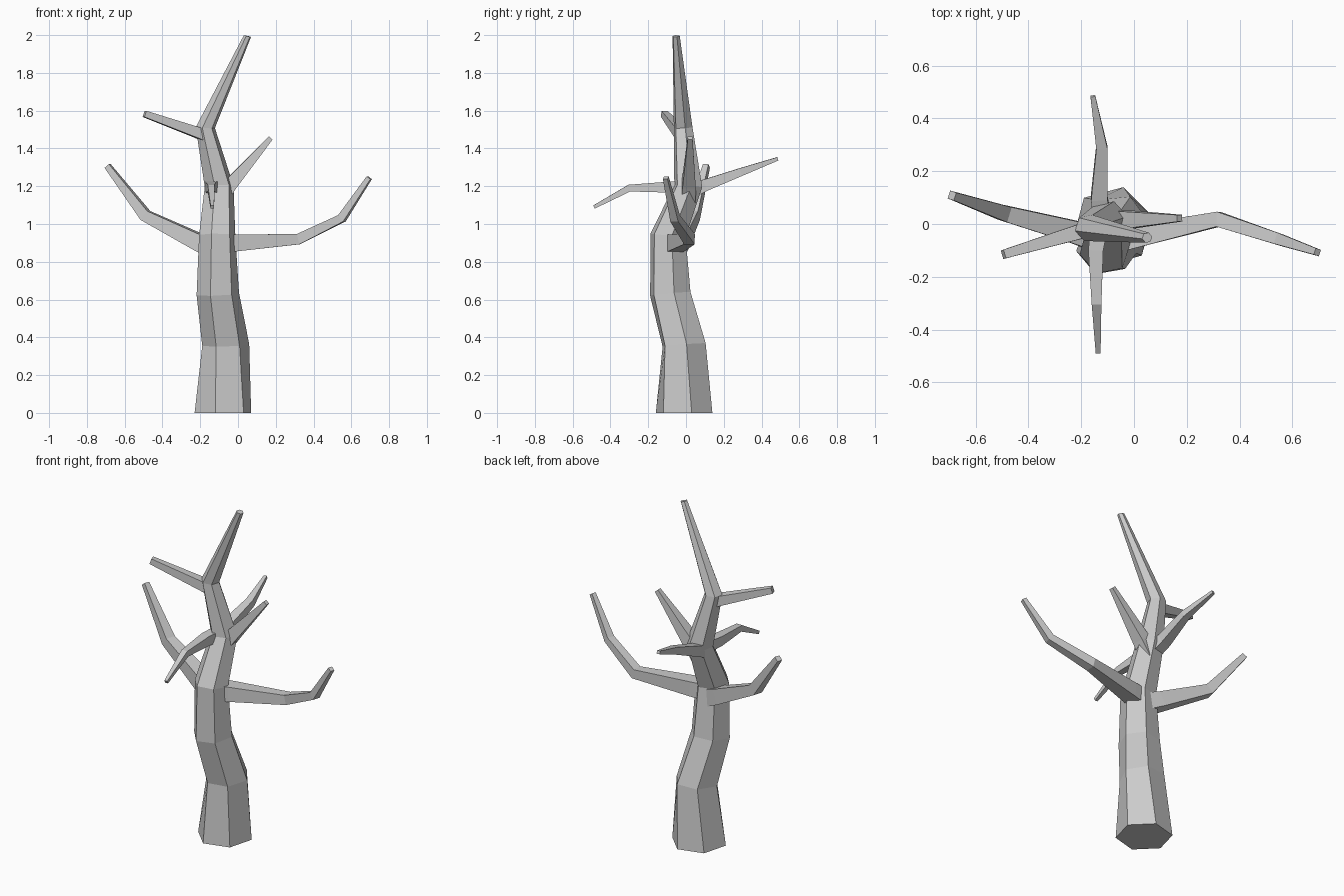
import bpy, bmesh, math
from mathutils import Vector

if "Cube" in bpy.data.objects:
    bpy.data.objects.remove(bpy.data.objects["Cube"])

UP = Vector((0, 0, 1))


def limb(name, path, sides, turn=None, upright=0.0):
    """Tapered flat-faced tube; path rows are x, y, z, corner radius."""
    pts = [Vector(p[:3]) for p in path]
    last = len(pts) - 1
    bm = bmesh.new()
    rings = []
    for i, p in enumerate(pts):
        t = Vector()
        if i > 0:
            t += (p - pts[i - 1]).normalized()
        if i < last:
            t += (pts[i + 1] - p).normalized()
        t.normalize()
        if upright:
            # trunk rings stay close to level, and exactly level on the ground
            t = UP if i == 0 else (t + UP * upright).normalized()
            q = UP.rotation_difference(t)
            u, v = q @ Vector((1, 0, 0)), q @ Vector((0, 1, 0))
        else:
            u = UP.cross(t).normalized()
            v = t.cross(u)
        a0 = turn[i] if turn else 45
        ring = []
        for k in range(sides):
            a = math.radians(a0) + 2 * math.pi * k / sides
            ring.append(bm.verts.new(p + path[i][3] * (u * math.cos(a) + v * math.sin(a))))
        rings.append(ring)
    for a, b in zip(rings, rings[1:]):
        for k in range(sides):
            n = (k + 1) % sides
            bm.faces.new((a[k], a[n], b[n], b[k]))
    bm.faces.new(rings[0][::-1])
    bm.faces.new(rings[-1])
    bmesh.ops.recalc_face_normals(bm, faces=bm.faces)
    me = bpy.data.meshes.new(name)
    bm.to_mesh(me)
    bm.free()
    ob = bpy.data.objects.new(name, me)
    bpy.context.collection.objects.link(ob)
    return ob


# Six-sided winding trunk
limb("trunk", [
    (-0.08, -0.01, 0.00, 0.155),
    (-0.065, -0.01, 0.36, 0.125),
    (-0.107, -0.083, 0.63, 0.114),
    (-0.11, -0.095, 0.94, 0.098),
    (-0.10, 0.012, 1.20, 0.078),
    (-0.173, -0.015, 1.51, 0.052),
    (0.05, -0.052, 1.995, 0.02),
], 6, turn=(15, 6, 10, 12, 12, 12, 12), upright=0.8)

# Four-sided branches, each starting inside the trunk
branches = {
    "left_branch": [(-0.13, -0.06, 0.87, 0.07), (-0.21, -0.035, 0.905, 0.062),
                    (-0.49, 0.04, 1.045, 0.042), (-0.69, 0.108, 1.307, 0.022)],
    "right_branch": [(-0.10, -0.07, 0.895, 0.068), (-0.01, -0.05, 0.90, 0.062),
                     (0.32, 0.018, 0.92, 0.04), (0.55, -0.058, 1.03, 0.031),
                     (0.695, -0.107, 1.245, 0.018)],
    "front_branch": [(-0.13, 0.0, 1.195, 0.046), (-0.145, -0.10, 1.195, 0.04),
                     (-0.142, -0.30, 1.19, 0.026), (-0.136, -0.487, 1.09, 0.013)],
    "back_branch": [(-0.12, 0.02, 1.17, 0.05), (-0.132, 0.10, 1.205, 0.044),
                    (-0.122, 0.29, 1.275, 0.03), (-0.156, 0.485, 1.345, 0.013)],
    "right_twig": [(-0.10, 0.01, 1.13, 0.055), (-0.04, 0.015, 1.21, 0.05),
                   (0.173, 0.022, 1.455, 0.018)],
    "upper_left_twig": [(-0.16, -0.015, 1.465, 0.045), (-0.21, -0.03, 1.482, 0.04),
                        (-0.495, -0.115, 1.583, 0.024)],
}
for name, path in branches.items():
    limb(name, path, 4)
